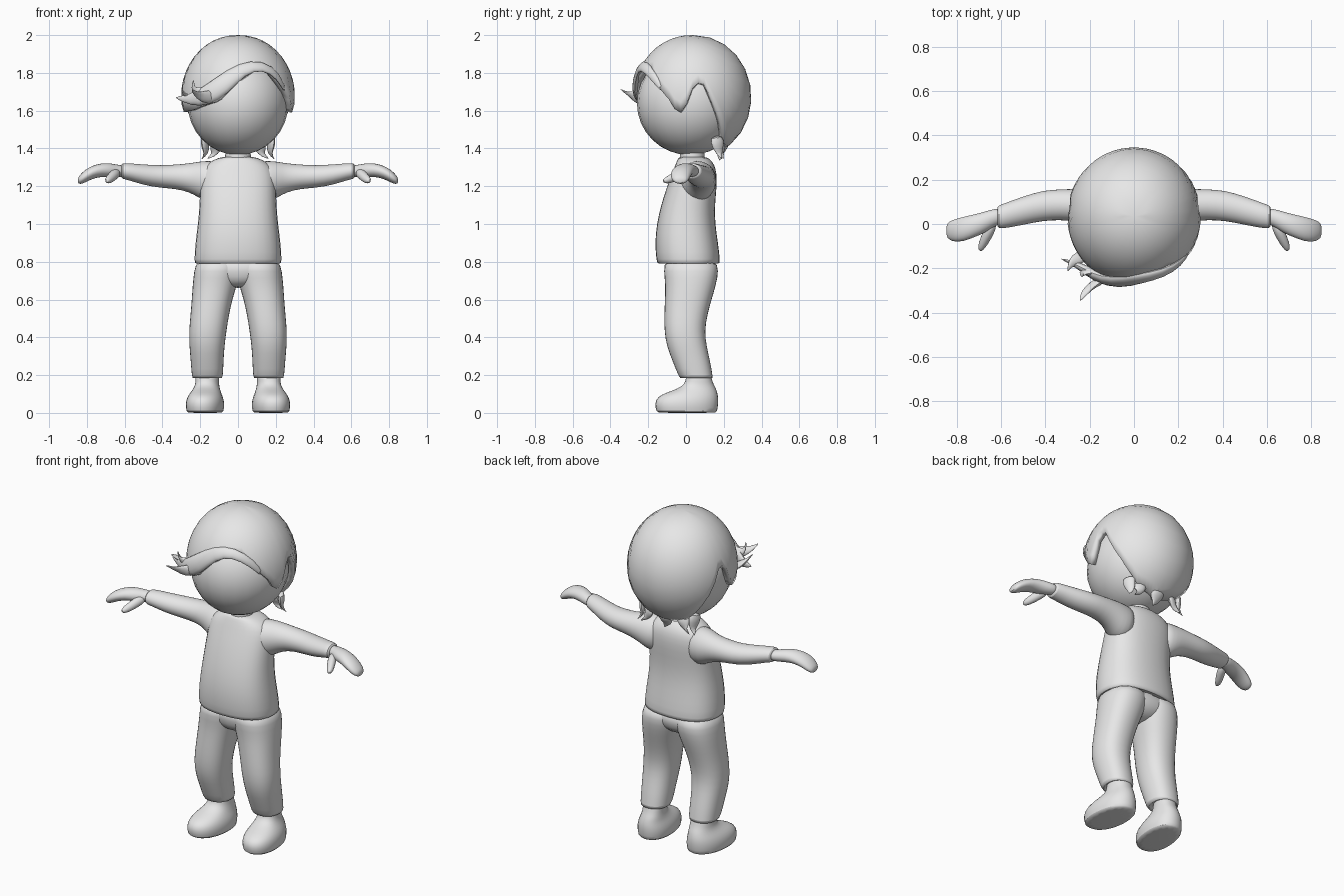
import bpy, bmesh, math
from mathutils import Vector

grey = bpy.data.materials.new("plain grey")
grey.diffuse_color = (0.8, 0.8, 0.8, 1)


def finish(name, bm, mirror=False, subsurf=0, recalc=True, sharp=55):
    if recalc:
        bmesh.ops.recalc_face_normals(bm, faces=bm.faces)
    me = bpy.data.meshes.new(name)
    bm.to_mesh(me)
    bm.free()
    me.materials.append(grey)
    me.shade_smooth()
    me.set_sharp_from_angle(angle=math.radians(sharp))
    ob = bpy.data.objects.new(name, me)
    bpy.context.collection.objects.link(ob)
    if mirror:
        ob.modifiers.new("mirror", 'MIRROR').use_mirror_merge = False
    if subsurf:
        m = ob.modifiers.new("smooth", 'SUBSURF')
        m.levels = m.render_levels = subsurf
    return ob


def skin(bm, rings):
    """Bridge equal rings of points and cap both ends."""
    vs = [[bm.verts.new(p) for p in r] for r in rings]
    n = len(vs[0])
    for a, b in zip(vs, vs[1:]):
        for i in range(n):
            k = (i + 1) % n
            bm.faces.new((a[i], a[k], b[k], b[i]))
    bm.faces.new(vs[0])
    bm.faces.new(vs[-1])


def ring(axis, pos, u0, u1, v0, v1, power=2.0, n=16):
    """Rounded ring across an axis, spanning u0..u1 and v0..v1."""
    pts = []
    for i in range(n):
        a = 2 * math.pi * i / n
        c, s = math.cos(a), math.sin(a)
        u = (u0 + u1) / 2 + (u1 - u0) / 2 * math.copysign(abs(c) ** (2 / power), c)
        v = (v0 + v1) / 2 + (v1 - v0) / 2 * math.copysign(abs(s) ** (2 / power), s)
        pts.append(Vector((u, v, pos)) if axis == 'z' else Vector((pos, u, v)))
    return pts


def loft(name, axis, sections, mirror=False, power=2.0, subsurf=1, shear=0):
    bm = bmesh.new()
    skin(bm, [ring(axis, *s, power=power) for s in sections])
    for v in bm.verts:
        v.co.x -= shear * v.co.y
    return finish(name, bm, mirror, subsurf)


def lock(name, pts, radii, flat=0.5, mirror=False, centre=(0, 0.035, 1.67), n=8):
    """Tapered strand of hair, flattened against the head."""
    bm = bmesh.new()
    pts = [Vector(p) for p in pts]
    rings = []
    for i, p in enumerate(pts):
        t = (pts[min(i + 1, len(pts) - 1)] - pts[max(i - 1, 0)]).normalized()
        out = p - Vector(centre)
        out = (out - t * out.dot(t)).normalized()
        side = t.cross(out)
        rings.append([p + radii[i] * (side * math.cos(2 * math.pi * k / n)
                                      + out * flat * math.sin(2 * math.pi * k / n))
                      for k in range(n)])
    skin(bm, rings)
    return finish(name, bm, mirror, 1)


# Sweater body: z, x range, y range
loft("sweater_body", 'z', [
    (0.80, -.19, .19, -.11, .13), (0.785, -.23, .23, -.15, .178),
    (0.80, -.237, .237, -.16, .185), (0.90, -.23, .23, -.168, .173),
    (1.00, -.216, .216, -.158, .157), (1.10, -.207, .207, -.135, .155),
    (1.20, -.205, .205, -.103, .166), (1.27, -.20, .20, -.075, .165),
    (1.315, -.175, .175, -.058, .152), (1.342, -.125, .125, -.045, .13),
    (1.358, -.085, .085, -.04, .108)], power=2.4)

# Sleeves: x, y range, z range
loft("sleeve", 'x', [
    (.09, -.04, .15, 1.13, 1.335), (.16, -.04, .162, 1.11, 1.337),
    (.21, -.015, .162, 1.14, 1.332), (.26, .01, .16, 1.168, 1.322),
    (.33, .017, .158, 1.185, 1.316), (.41, .014, .154, 1.19, 1.311),
    (.50, -.005, .126, 1.205, 1.316), (.58, -.02, .096, 1.232, 1.323),
    (.615, -.022, .084, 1.238, 1.323), (.617, -.005, .072, 1.25, 1.312)], mirror=True)

# Hands and thumbs
loft("hand", 'x', [
    (.59, 0, .07, 1.25, 1.31), (.63, -.008, .07, 1.248, 1.312),
    (.67, -.04, .058, 1.247, 1.322), (.72, -.06, .044, 1.25, 1.324),
    (.77, -.08, .034, 1.24, 1.31), (.81, -.082, .022, 1.218, 1.288),
    (.835, -.072, .012, 1.21, 1.262), (.848, -.055, -.005, 1.215, 1.245)], mirror=True)
lock("thumb", [(.635, .01, 1.275), (.655, -.035, 1.262), (.675, -.075, 1.242),
               (.69, -.105, 1.23), (.694, -.122, 1.226)],
     [.025, .03, .026, .02, .008], flat=0.9, mirror=True)

# Trousers: seat and legs
loft("trouser_seat", 'z', [
    (.66, -.05, .05, -.06, .09), (.70, -.14, .14, -.10, .145),
    (.74, -.19, .19, -.11, .162), (.83, -.2, .2, -.12, .165)], power=2.6)
loft("trouser_leg", 'z', [
    (.20, .12, .21, .0, .11), (.18, .088, .237, -.025, .138),
    (.185, .078, .246, -.038, .146), (.28, .075, .252, -.075, .128),
    (.35, .07, .259, -.103, .112), (.43, .06, .262, -.117, .1),
    (.52, .046, .253, -.117, .115), (.60, .028, .247, -.114, .138),
    (.68, .003, .242, -.112, .162), (.75, -.015, .235, -.12, .176),
    (.82, -.015, .22, -.12, .165)], mirror=True, power=2.3)

# Shoes with ankles
loft("shoe", 'z', [
    (0, .085, .265, -.145, .16), (.004, .076, .274, -.16, .168),
    (.05, .07, .28, -.17, .175), (.085, .08, .27, -.155, .174),
    (.108, .092, .255, -.105, .168), (.13, .1, .24, -.04, .16),
    (.155, .105, .232, -.008, .146), (.18, .105, .232, -.002, .138),
    (.23, .11, .225, .005, .125)], mirror=True, power=2.2, shear=0.08)

# Neck and head
loft("neck", 'z', [(1.29, -.07, .07, -.035, .1), (1.34, -.07, .07, -.035, .1),
                   (1.45, -.07, .07, -.035, .1)])
bm = bmesh.new()
bmesh.ops.create_uvsphere(bm, u_segments=24, v_segments=16, radius=1)
for v in bm.verts:
    v.co = (v.co.x * .267, v.co.y * .28 + .02, v.co.z * .275 + 1.64)
finish("head", bm)

# Hair cap: hairline height by angle around the head, 0 = front, + = right
HAIRLINE = [(-180, 1.375), (-140, 1.41), (-125, 1.5), (-112, 1.62), (-102, 1.74),
            (-96, 1.75), (-87, 1.70), (-82, 1.59), (-56, 1.60), (-20, 1.65), (0, 1.76),
            (23, 1.83), (36, 1.83), (46, 1.77), (68, 1.65), (74, 1.59), (82, 1.59),
            (87, 1.70), (96, 1.75), (102, 1.74), (112, 1.62), (125, 1.5),
            (140, 1.41), (180, 1.375)]


def hairline(a):
    for (a0, z0), (a1, z1) in zip(HAIRLINE, HAIRLINE[1:]):
        if a <= a1:
            return z0 + (z1 - z0) * (a - a0) / (a1 - a0)
    return HAIRLINE[-1][1]


bm = bmesh.new()
top = bm.verts.new((0, .035, 2.0))
COLS, ROWS = 60, 10
grid = []
for i in range(COLS):
    deg = -180 + 360 * i / COLS
    a = math.radians(deg)
    dz = hairline(deg) - 1.67
    end = math.acos(dz / (.33 if dz > 0 else .32))
    col = []
    for j in range(1, ROWS + 1):
        t = end * j / ROWS
        r = math.sin(t) ** 0.95
        rz = .33 if math.cos(t) > 0 else .32
        col.append(bm.verts.new((.302 * r * math.sin(a), .035 - .311 * r * math.cos(a),
                                 1.67 + rz * math.cos(t))))
    grid.append(col)
for i in range(COLS):
    a, b = grid[i], grid[(i + 1) % COLS]
    bm.faces.new((top, a[0], b[0]))
    for j in range(ROWS - 1):
        bm.faces.new((a[j], a[j + 1], b[j + 1], b[j]))
hair = finish("hair_cap", bm, recalc=False)
shell = hair.modifiers.new("thickness", 'SOLIDIFY')
shell.thickness, shell.offset = 0.035, -1

# Swept fringe and its flicked tips
lock("fringe", [(.25, -.12, 1.70), (.215, -.175, 1.785), (.13, -.225, 1.845), (.02, -.245, 1.825),
                (-.08, -.262, 1.735), (-.17, -.238, 1.675), (-.25, -.185, 1.655),
                (-.335, -.155, 1.67)],
     [.012, .025, .032, .042, .062, .06, .035, .002])
lock("fringe_tip_front", [(-.13, -.245, 1.67), (-.19, -.275, 1.675), (-.225, -.31, 1.69),
                          (-.245, -.348, 1.715)], [.045, .036, .02, .002])
lock("fringe_tip_upper", [(-.16, -.22, 1.69), (-.22, -.215, 1.70), (-.24, -.225, 1.72),
                          (-.235, -.24, 1.765)], [.04, .03, .016, .002])
lock("fringe_tip_side", [(-.22, -.14, 1.64), (-.265, -.16, 1.67), (-.29, -.185, 1.695),
                         (-.30, -.215, 1.715)], [.035, .03, .016, .002])

# Nape locks
lock("nape_lock_outer", [(.175, .16, 1.47), (.175, .17, 1.41), (.165, .175, 1.375),
                         (.195, .19, 1.34)], [.045, .038, .02, .002], mirror=True)
lock("nape_lock_inner", [(.11, .18, 1.44), (.12, .19, 1.39), (.13, .19, 1.365),
                         (.165, .2, 1.345)], [.05, .035, .018, .002], mirror=True)
lock("nape_lock_middle", [(.0, .21, 1.44), (.0, .19, 1.39), (.0, .175, 1.365),
                          (.02, .18, 1.335)], [.06, .045, .025, .002])
